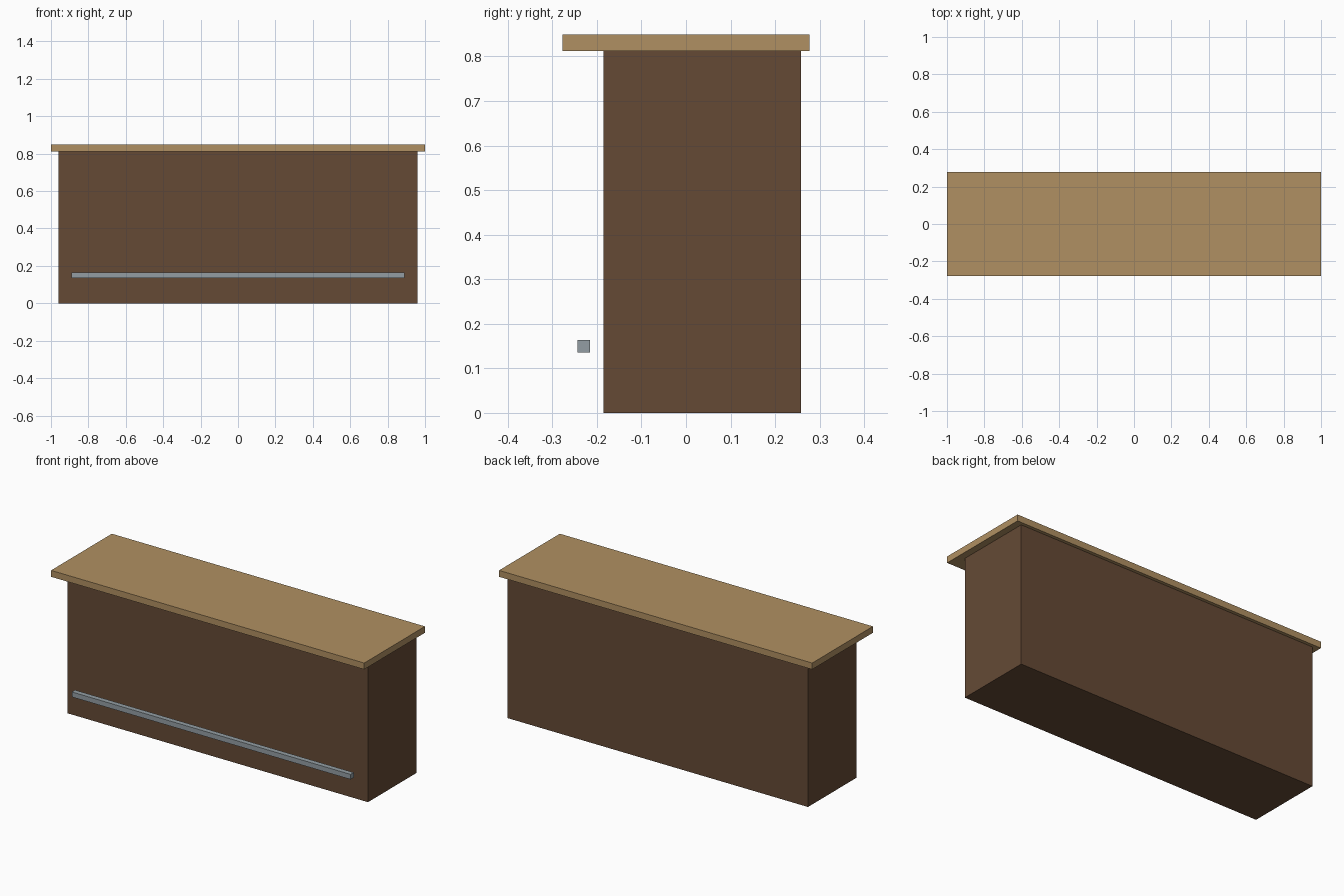
import bpy

if "Cube" in bpy.data.objects:
    bpy.data.objects.remove(bpy.data.objects["Cube"])


def linear(c):
    c /= 255
    return c / 12.92 if c <= 0.04045 else ((c + 0.055) / 1.055) ** 2.4


def material(name, rgb):
    m = bpy.data.materials.new(name)
    m.diffuse_color = (*[linear(c) for c in rgb], 1)
    m.use_nodes = True
    m.node_tree.nodes["Principled BSDF"].inputs["Base Color"].default_value = m.diffuse_color
    return m


def box(name, low, high, mat):
    centre = [(a + b) / 2 for a, b in zip(low, high)]
    bpy.ops.mesh.primitive_cube_add(size=1, location=centre)
    ob = bpy.context.object
    ob.name = name
    ob.scale = [b - a for a, b in zip(low, high)]
    bpy.ops.object.transform_apply(location=False, rotation=False, scale=True)
    ob.data.materials.append(mat)
    return ob


dark_wood = material("dark wood", (101, 74, 53))
light_wood = material("light wood", (176, 144, 98))
steel = material("steel", (148, 158, 164))

# Counter body, set back under the front overhang
box("counter_body", (-0.96, -0.185, 0), (0.96, 0.258, 0.812), dark_wood)
# Overhanging top slab
box("counter_top", (-1, -0.277, 0.812), (1, 0.277, 0.849), light_wood)
# Square foot rail along the front
box("foot_rail", (-0.89, -0.244, 0.135), (0.89, -0.215, 0.164), steel)
